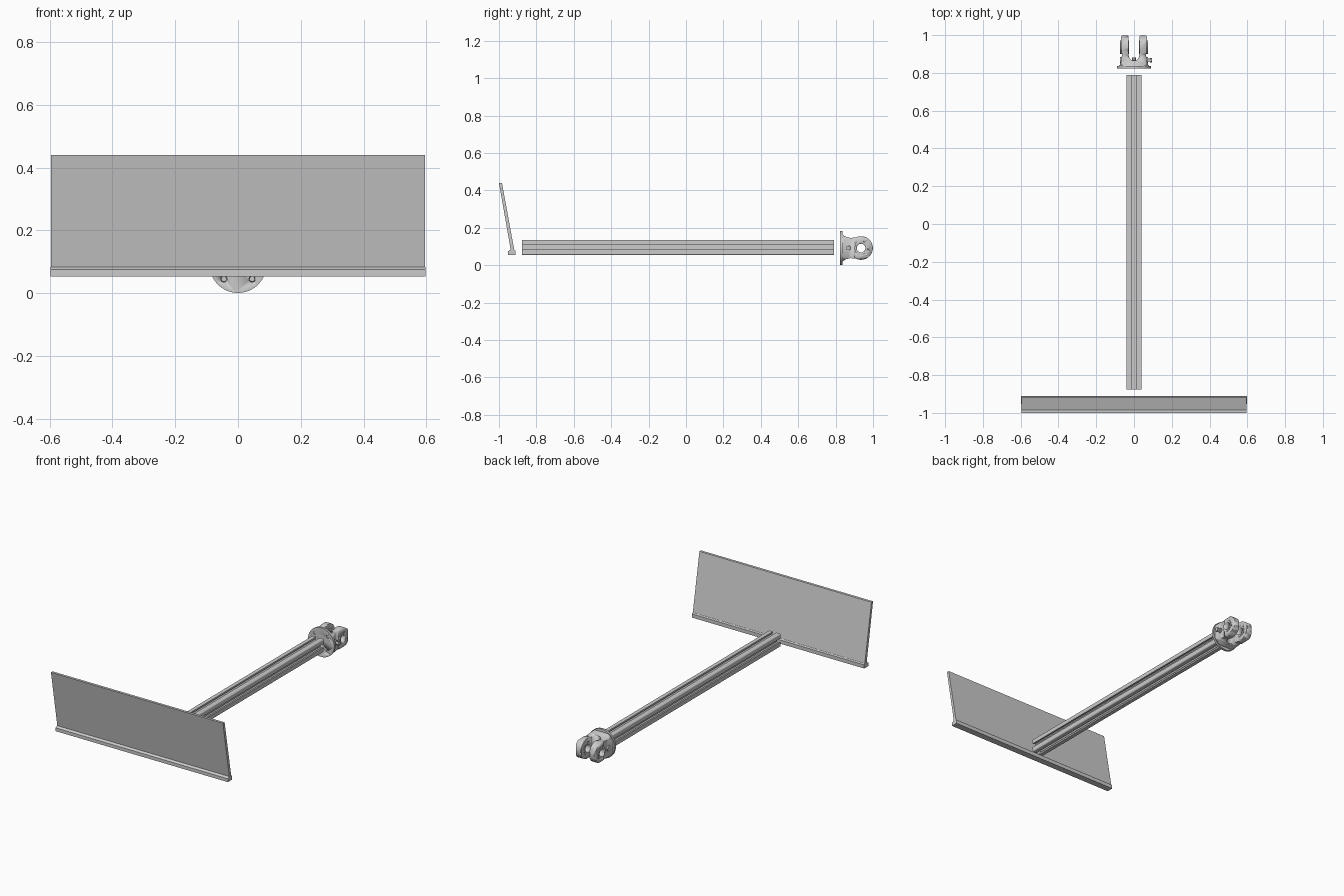
import bpy, bmesh, math
from mathutils import Vector, Matrix

if "Cube" in bpy.data.objects:
    bpy.data.objects.remove(bpy.data.objects["Cube"])

C = 0.092  # height of the common centre axis


def finish(bm, name, smooth=True):
    bmesh.ops.recalc_face_normals(bm, faces=bm.faces)
    me = bpy.data.meshes.new(name)
    bm.to_mesh(me)
    bm.free()
    ob = bpy.data.objects.new(name, me)
    bpy.context.collection.objects.link(ob)
    if smooth:
        bpy.context.view_layer.objects.active = ob
        bpy.ops.object.select_all(action='DESELECT')
        ob.select_set(True)
        bpy.ops.object.shade_smooth_by_angle(angle=math.radians(35))
    return ob


def prism(name, pts, axis, a, b, smooth=True):
    """Extrude a 2D profile along an axis from a to b."""
    place = {'X': lambda u, v, w: (w, u, v),
             'Y': lambda u, v, w: (u, w, v),
             'Z': lambda u, v, w: (u, v, w)}[axis]
    bm = bmesh.new()
    face = bm.faces.new([bm.verts.new(place(u, v, a)) for u, v in pts])
    new = bmesh.ops.extrude_face_region(bm, geom=[face])['geom']
    move = Vector(place(0, 0, b - a))
    bmesh.ops.translate(bm, vec=move, verts=[g for g in new if isinstance(g, bmesh.types.BMVert)])
    return finish(bm, name, smooth)


def arc(cx, cy, r, d0, d1, n=24):
    return [(cx + r * math.cos(math.radians(d0 + (d1 - d0) * i / n)),
             cy + r * math.sin(math.radians(d0 + (d1 - d0) * i / n))) for i in range(n + 1)]


def rod(name, axis, u, v, r, a, b, n=32):
    return prism(name, arc(u, v, r, 0, 360, n)[:-1], axis, a, b)


def boolean(ob, tool, op='DIFFERENCE'):
    mod = ob.modifiers.new('cut', 'BOOLEAN')
    mod.object, mod.operation, mod.solver = tool, op, 'EXACT'
    bpy.context.view_layer.objects.active = ob
    bpy.ops.object.modifier_apply(modifier=mod.name)
    bpy.data.objects.remove(tool)


def ring(name, r0, r1, a, b):
    """Bushing ring around the fork eye axis."""
    ob = rod(name, 'X', EYE, C, r1, a, b, 40)
    boolean(ob, rod('bore', 'X', EYE, C, r0, a - 0.01, b + 0.01, 40))
    return ob


# Tilted blade plate and its bottom edge strip
prism('blade_plate', [(-0.936, 0.075), (-0.917, 0.075), (-0.984, 0.441), (-1.0, 0.441)],
      'X', -0.596, 0.596, False)
prism('blade_edge', [(-0.952, 0.054), (-0.911, 0.054), (-0.911, 0.077), (-0.917, 0.083),
                     (-0.938, 0.083), (-0.952, 0.075)], 'X', -0.597, 0.597, False)

# Slotted square bar: one side of the profile, repeated around four sides
side = [(-0.036, 0.041), (-0.012, 0.041), (-0.012, 0.031), (-0.023, 0.031), (-0.013, 0.018),
        (0.013, 0.018), (0.023, 0.031), (0.012, 0.031), (0.012, 0.041), (0.036, 0.041), (0.039, 0.039)]
profile = []
for k in range(4):
    rot = Matrix.Rotation(-math.pi / 2 * k, 2)
    profile += [tuple(rot @ Vector(p)) for p in side]
bar = prism('slotted_bar', [(x, z + C + 0.003) for x, z in profile], 'Y', -0.877, 0.79, False)
boolean(bar, rod('bore', 'Y', 0, C + 0.003, 0.009, -1, 1, 20))

# Round mounting flange with bolt holes
EYE = 0.936
flange = rod('fork_flange', 'Y', 0, C, 0.091, 0.823, 0.836, 64)
for sx in (-1, 1):
    for sz in (-1, 1):
        boolean(flange, rod('hole', 'Y', sx * 0.045, C + sz * 0.047, 0.01, 0.8, 0.85, 20))
        rod('flange_bolt', 'Y', sx * 0.045, C + sz * 0.047, 0.0095, 0.827, 0.85, 6)

# Fork body: U-shaped plan intersected with the rounded side outline
half = [(0.082, 0.832), (0.073, 0.846), (0.067, 0.87), (0.063, 0.9), (0.07, 0.912),
        (0.07, 0.988), (0.062, 1.0), (0.034, 1.0), (0.028, 0.994)]
plan = half + arc(0, 0.893, 0.028, 0, -180, 16)
plan[-1] = (-0.028, 0.893)
plan += [(-x, y) for x, y in reversed(half)]
fork = prism('fork_body', plan, 'Z', -0.1, 0.3)
outline = ([(0.832, C - 0.076), (0.842, C - 0.068), (0.855, C - 0.06), (0.88, C - 0.054)]
           + arc(EYE, C, 0.063, -115, 115, 40)
           + [(0.88, C + 0.054), (0.855, C + 0.06), (0.842, C + 0.068), (0.832, C + 0.076)])
boolean(fork, prism('outline', outline, 'X', -0.2, 0.2), 'INTERSECT')
boolean(fork, rod('eye', 'X', EYE, C, 0.034, -0.2, 0.2, 40))
# Round the base to stay within the flange
boolean(fork, rod('limit', 'Y', 0, C, 0.087, 0.7, 1.1, 64), 'INTERSECT')

# Bushings in both fork eyes
for s in (-1, 1):
    a, b = sorted((s * 0.026, s * 0.073))
    ring('eye_bushing', 0.023, 0.035, a, b)

# Centre bolt between the arms
rod('centre_bolt_head', 'Y', 0, C, 0.011, 0.855, 0.882, 6)
rod('centre_bolt_washer', 'Y', 0, C, 0.018, 0.855, 0.869, 24)

# Side bosses, with the locking screw on the right
for s in (-1, 1):
    a, b = sorted((s * 0.055, s * 0.075))
    rod('side_boss', 'X', 0.867, C, 0.016, a, b)
rod('lock_screw', 'X', 0.867, C, 0.008, 0.07, 0.088, 20)
rod('lock_screw_head', 'X', 0.867, C, 0.013, 0.085, 0.095, 6)
